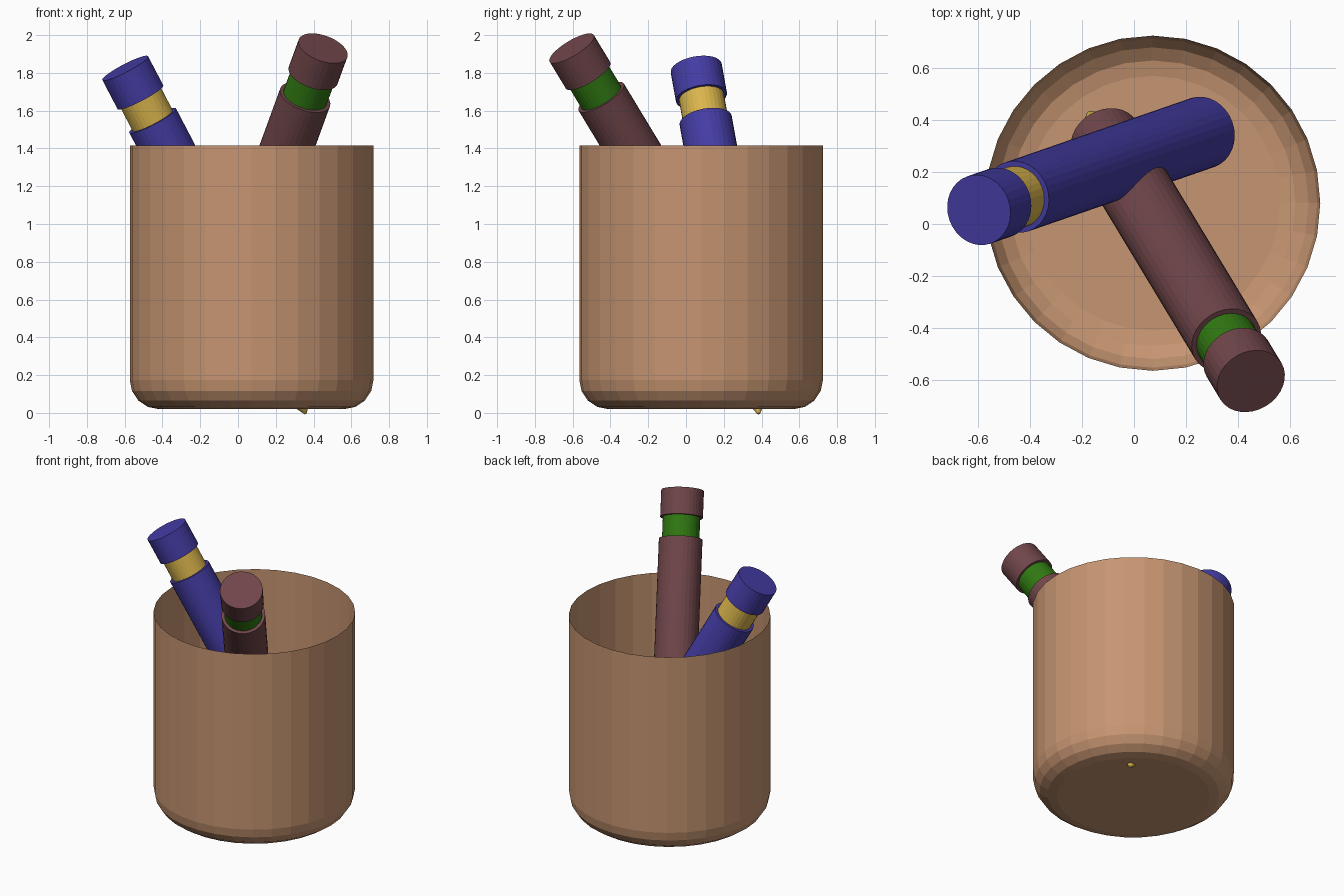
import bpy, bmesh, math
from mathutils import Vector

cube = bpy.data.objects.get("Cube")
if cube:
    bpy.data.objects.remove(cube, do_unlink=True)

SIDES = 32


def material(name, rgb):
    m = bpy.data.materials.new(name)
    m.use_nodes = True
    color = (*rgb, 1.0)
    m.diffuse_color = color
    m.node_tree.nodes["Principled BSDF"].inputs["Base Color"].default_value = color
    return m


tan = material("tan clay", (0.565, 0.30, 0.165))
blue = material("deep blue", (0.058, 0.045, 0.37))
plum = material("plum brown", (0.16, 0.06, 0.067))
green = material("leaf green", (0.03, 0.19, 0.006))
yellow = material("golden yellow", (0.70, 0.46, 0.073))


# Cup: open thin shell with a rounded bottom edge
def build_cup(center, radius, floor_z, rim_z, bevel, steps=4):
    profile = []
    for i in range(steps + 1):
        a = math.pi / 2 * i / steps
        profile.append((radius - bevel + bevel * math.sin(a),
                        floor_z + bevel - bevel * math.cos(a)))
    profile.append((radius, rim_z))

    bm = bmesh.new()
    rings = []
    for r, z in profile:
        rings.append([bm.verts.new((r * math.cos(math.tau * k / SIDES),
                                    r * math.sin(math.tau * k / SIDES), z))
                      for k in range(SIDES)])
    bm.faces.new(rings[0][::-1])
    for low, high in zip(rings, rings[1:]):
        for k in range(SIDES):
            n = (k + 1) % SIDES
            bm.faces.new((low[k], low[n], high[n], high[k]))
    mesh = bpy.data.meshes.new("cup")
    bm.to_mesh(mesh)
    bm.free()
    mesh.materials.append(tan)
    obj = bpy.data.objects.new("cup", mesh)
    obj.location = (*center, 0)
    bpy.context.collection.objects.link(obj)


build_cup((0.072, 0.08), 0.645, 0.02, 1.415, 0.155)


# Pens: each part is a cylinder or cone placed along the pen axis
def section(name, top, axis, start, end, r_start, r_end, mat):
    bpy.ops.mesh.primitive_cone_add(
        vertices=SIDES, radius1=r_start, radius2=r_end, depth=end - start,
        location=top + axis * (start + end) / 2,
        rotation=axis.to_track_quat('Z', 'Y').to_euler())
    obj = bpy.context.object
    obj.name = name
    obj.data.materials.append(mat)


def build_pen(name, top, direction, main, accent):
    top, axis = Vector(top), Vector(direction).normalized()
    section(name + "_cap", top, axis, 0, 0.175, 0.137, 0.137, main)
    section(name + "_band", top, axis, 0.17, 0.33, 0.12, 0.12, accent)
    section(name + "_barrel", top, axis, 0.317, 1.88, 0.14, 0.14, main)
    section(name + "_tip", top, axis, 1.88, 2.09, 0.12, 0.008, yellow)


build_pen("blue_pen", (-0.597, 0.054, 1.825), (0.523, 0.181, -1), blue, yellow)
build_pen("plum_pen", (0.45, -0.605, 1.93), (-0.365, 0.605, -1), plum, green)
